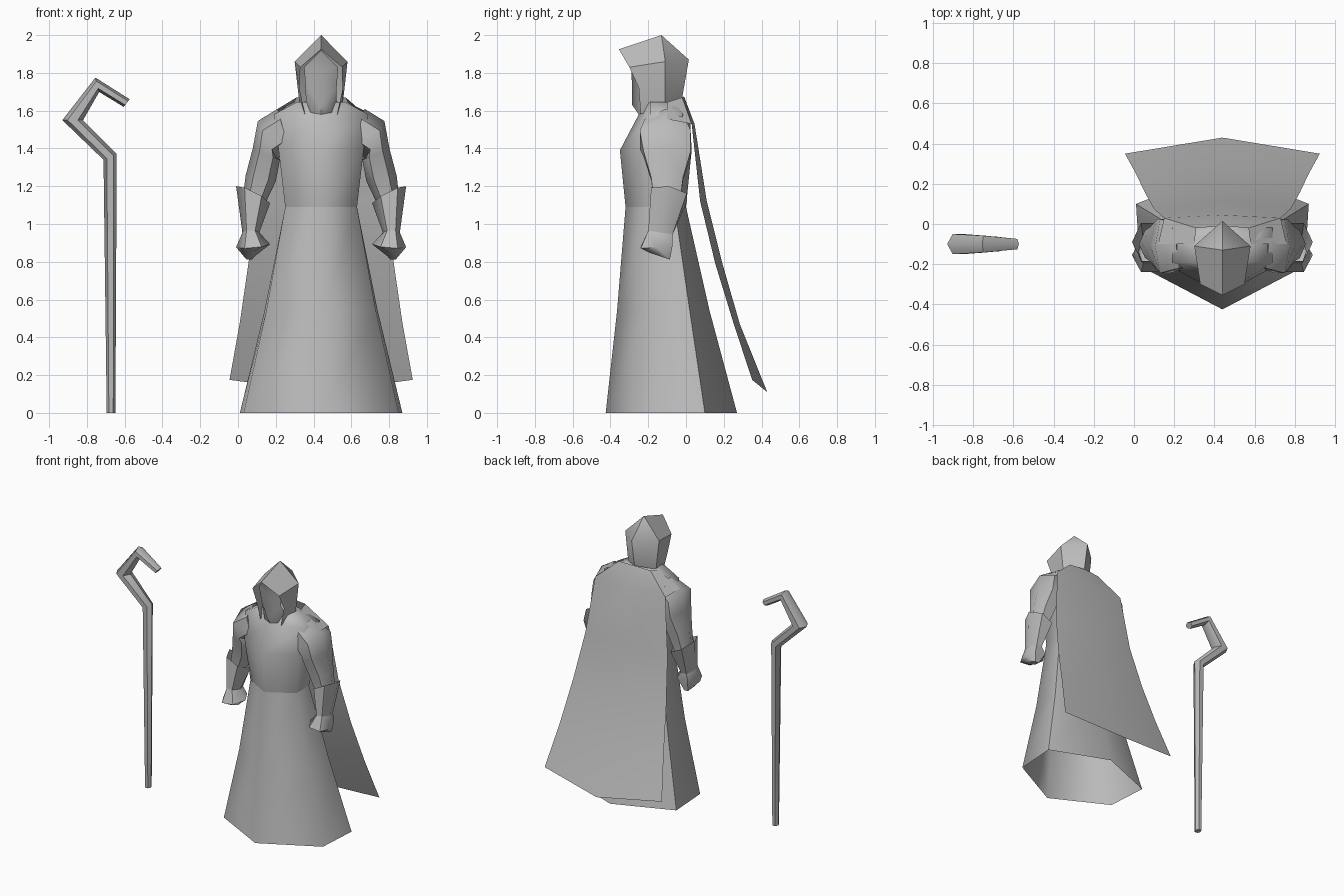
import bpy, bmesh, math
from mathutils import Vector

if "Cube" in bpy.data.objects:
    bpy.data.objects.remove(bpy.data.objects["Cube"])

CX = 0.44  # the robed figure stands to the right, the staff to the left

grey = bpy.data.materials.new("plain grey")
grey.diffuse_color = (0.5, 0.5, 0.5, 1)
grey.use_nodes = True
grey.node_tree.nodes["Principled BSDF"].inputs["Base Color"].default_value = grey.diffuse_color


def make(name, verts, faces, angle=50):
    bm = bmesh.new()
    vs = [bm.verts.new(v) for v in verts]
    for f in faces:
        bm.faces.new([vs[i] for i in f])
    bmesh.ops.remove_doubles(bm, verts=bm.verts, dist=0.0005)
    bmesh.ops.recalc_face_normals(bm, faces=bm.faces)
    me = bpy.data.meshes.new(name)
    bm.to_mesh(me)
    bm.free()
    me.materials.append(grey)
    ob = bpy.data.objects.new(name, me)
    bpy.context.collection.objects.link(ob)
    bpy.ops.object.select_all(action='DESELECT')
    ob.select_set(True)
    bpy.context.view_layer.objects.active = ob
    bpy.ops.object.shade_smooth_by_angle(angle=math.radians(angle))
    return ob


def loft(name, rings, caps=(False, False), angle=50):
    n = len(rings[0])
    verts = [v for r in rings for v in r]
    faces = []
    for k in range(len(rings) - 1):
        for i in range(n):
            j = (i + 1) % n
            faces.append((k * n + i, k * n + j, (k + 1) * n + j, (k + 1) * n + i))
    if caps[0]:
        faces.append(tuple(range(n)))
    if caps[1]:
        faces.append(tuple(range(len(verts) - n, len(verts))))
    return make(name, verts, faces, angle)


def hex_ring(c, u, v):
    # six-sided ring with two corners on the u axis
    c, u, v = Vector(c), Vector(u), Vector(v) * 1.15
    return [c + u * math.cos(a) + v * math.sin(a)
            for a in (math.tau * i / 6 for i in range(6))]


def body_ring(z, wf, wb, front, front_corner, back_corner, back):
    return [(CX, front, z), (CX + wf, front_corner, z), (CX + wb, back_corner, z),
            (CX, back, z), (CX - wb, back_corner, z), (CX - wf, front_corner, z)]


def mirrored(name, pts, faces, angle=50):
    # half surface given for x >= 0, completed on the other side
    verts = [(CX + s * x, y, z) for s in (1, -1) for x, y, z in pts]
    n = len(pts)
    return make(name, verts, faces + [tuple(i + n for i in reversed(f)) for f in faces], angle)


# long flared skirt, open underneath
loft("skirt", [
    body_ring(0.0, 0.41, 0.43, -0.425, -0.21, 0.10, 0.27),
    body_ring(0.54, 0.29, 0.30, -0.365, -0.20, 0.02, 0.125),
    body_ring(1.09, 0.19, 0.19, -0.32, -0.21, -0.06, 0.0)], angle=70)

# torso
loft("torso", [
    body_ring(1.09, 0.19, 0.19, -0.32, -0.21, -0.06, 0.0),
    body_ring(1.39, 0.225, 0.225, -0.35, -0.23, 0.0, 0.03),
    body_ring(1.58, 0.25, 0.25, -0.25, -0.19, -0.02, 0.02),
    body_ring(1.645, 0.13, 0.13, -0.21, -0.19, -0.06, -0.02)], (False, True), 70)

# arms and gauntlets: centre, outward axis, depth axis
ARM = [((0.20, -0.11, 1.50), (0.03, 0, 0.11), (0, 0.11, 0)),
       ((0.285, -0.11, 1.445), (0.05, 0, 0.10), (0, 0.135, 0)),
       ((0.29, -0.10, 1.37), (0.072, 0, 0.03), (0, 0.125, 0)),
       ((0.32, -0.10, 1.24), (0.08, 0, 0.015), (0, 0.085, 0)),
       ((0.355, -0.10, 1.12), (0.06, 0, 0.01), (0, 0.07, 0))]
CUFF = [((0.36, -0.09, 1.155), (0.09, 0, 0.045), (0, 0.095, -0.015)),
        ((0.372, -0.135, 0.955), (0.045, 0, 0), (0, 0.065, -0.01))]
HAND = [CUFF[1],
        ((0.36, -0.155, 0.885), (0.09, 0, -0.008), (0, 0.085, 0.01)),
        ((0.38, -0.14, 0.83), (0.03, 0, 0), (0, 0.055, -0.018))]
for side, s in (("right", -1), ("left", 1)):
    def place(rows):
        return [[(CX + s * p.x, p.y, p.z) for p in hex_ring(*r)] for r in rows]
    loft(side + "_arm", place(ARM), (True, True), 60)
    loft(side + "_gauntlet_cuff", place(CUFF))
    loft(side + "_hand", place(HAND), (False, True))

# pointed hood
mirrored("hood", [
    (0, -0.355, 1.925), (0, -0.13, 2.0), (0, 0.015, 1.87), (0, -0.02, 1.67),
    (0.14, -0.11, 1.86), (0.115, -0.11, 1.64),
    (0.11, -0.30, 1.83), (0.115, -0.25, 1.72), (0.085, -0.24, 1.58)],
    [(0, 1, 4, 6), (1, 2, 4), (2, 3, 5, 4), (6, 4, 5, 7), (7, 5, 8)], 45)

# covered face inside the hood
mirrored("face", [
    (0, -0.33, 1.92), (0, -0.288, 1.81), (0, -0.285, 1.63), (0, -0.25, 1.58), (0, -0.15, 1.6),
    (0.09, -0.25, 1.83), (0.082, -0.235, 1.72), (0.055, -0.235, 1.59), (0.08, -0.15, 1.6)],
    [(0, 1, 5), (1, 2, 6, 5), (2, 3, 7, 6), (3, 4, 8, 7), (6, 7, 8)], 60)

# cape: neck and shoulder flaps, then rows of centre and edge points
cape = [(0.14, -0.10, 1.645), (0.32, -0.10, 1.555), (0.13, -0.02, 1.67), (0, -0.01, 1.675)]
for cy, cz, ex, ey, ez in [(0.045, 1.53, 0.29, 0.03, 1.53), (0.11, 1.12, 0.34, 0.075, 1.12),
                           (0.19, 0.80, 0.385, 0.155, 0.79), (0.285, 0.47, 0.43, 0.25, 0.48),
                           (0.43, 0.11, 0.485, 0.35, 0.175)]:
    cape += [(0, cy, cz), (ex, ey, ez)]
mirrored("cape", cape, [(0, 1, 5, 2), (3, 2, 5, 4)] +
         [(i, i + 1, i + 3, i + 2) for i in (4, 6, 8, 10)], 40)

# crooked staff with mitred bends
STAFF = [((-0.672, -0.1, 0.0), (0.023, 0, 0), 0.023),
         ((-0.677, -0.1, 1.355), (0.035, 0, 0.015), 0.035),
         ((-0.875, -0.1, 1.55), (0.055, 0, 0), 0.05),
         ((-0.745, -0.1, 1.737), (0.01, 0, -0.038), 0.042),
         ((-0.589, -0.1, 1.64), (-0.016, 0, -0.02), 0.026)]
loft("staff", [hex_ring(c, u, (0, r, 0)) for c, u, r in STAFF], (True, True), 45)
